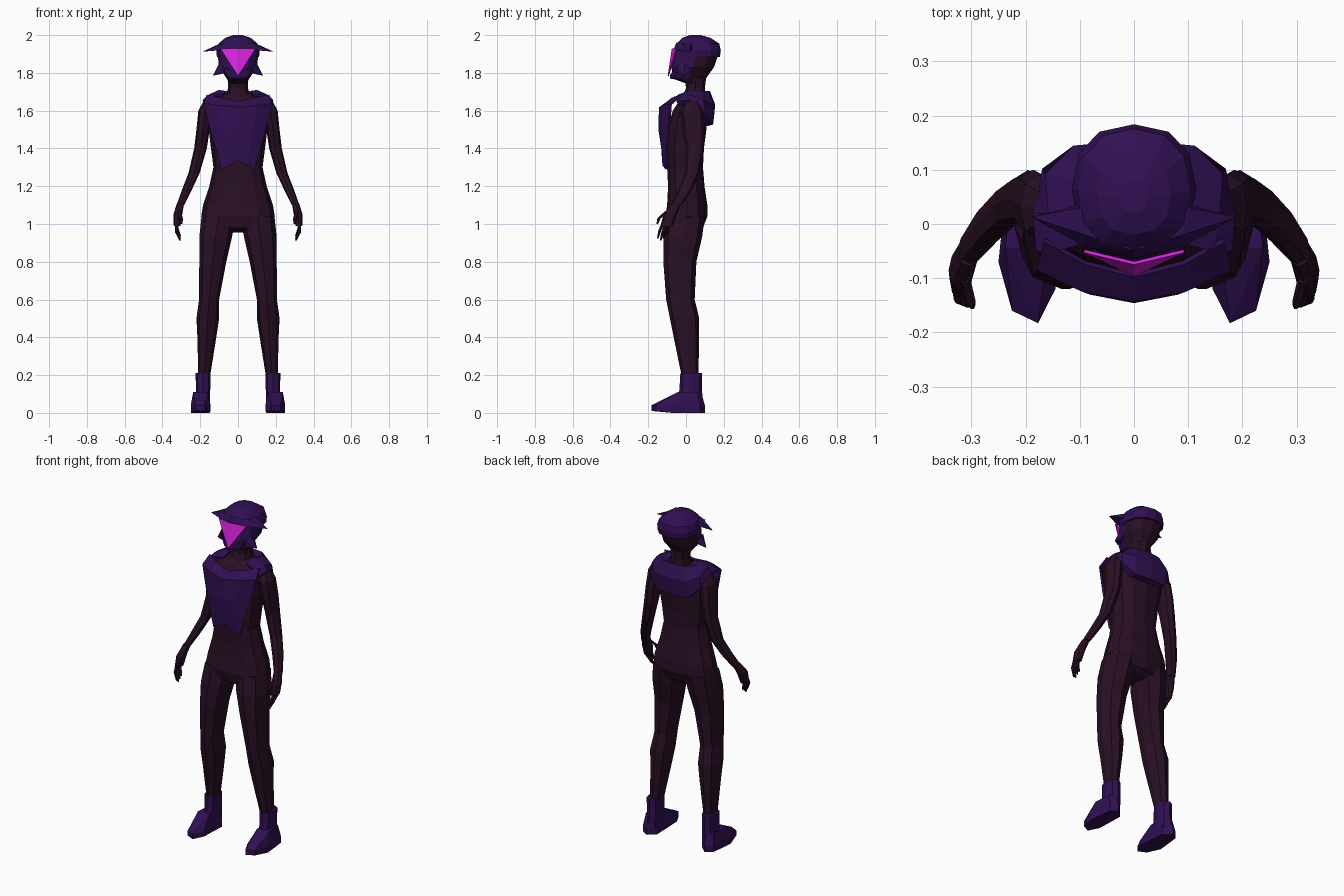
import bpy, bmesh, math
from mathutils import Vector

default_cube = bpy.data.objects.get("Cube")
if default_cube:
    bpy.data.objects.remove(default_cube, do_unlink=True)


def make_material(name, colour):
    material = bpy.data.materials.new(name)
    material.use_nodes = True
    rgba = (*colour, 1)
    material.diffuse_color = rgba
    shader = next(n for n in material.node_tree.nodes if n.type == "BSDF_PRINCIPLED")
    shader.inputs["Base Color"].default_value = rgba
    return material


plum = make_material("dark plum", (.022, .005, .018))
purple = make_material("deep purple", (.03, .005, .085))
magenta = make_material("bright magenta", (.7, .018, .75))


def finish(name, bm, materials, mirror=False, thickness=0, rule=None):
    """Turn a bmesh into a flat shaded object, optionally mirrored and thickened."""
    bmesh.ops.recalc_face_normals(bm, faces=bm.faces)
    if rule:
        for face in bm.faces:
            face.material_index = rule(face.calc_center_median())
    mesh = bpy.data.meshes.new(name)
    bm.to_mesh(mesh)
    bm.free()
    for material in materials:
        mesh.materials.append(material)
    obj = bpy.data.objects.new(name, mesh)
    bpy.context.collection.objects.link(obj)
    if mirror:
        modifier = obj.modifiers.new("Mirror", "MIRROR")
        modifier.use_clip = True
    if thickness:
        modifier = obj.modifiers.new("Solidify", "SOLIDIFY")
        modifier.thickness = thickness
        modifier.offset = 0
    return obj


def loft(name, sections, materials, sides=8, mirror=False, rule=None, power=.85):
    """Skin horizontal rounded rings, each given as z, x range and y range."""
    bm = bmesh.new()
    rings = []
    for z, x0, x1, y0, y1 in sections:
        ring = []
        for i in range(sides):
            angle = math.tau * i / sides
            c, s = math.cos(angle), math.sin(angle)
            c = math.copysign(abs(c) ** power, c)
            s = math.copysign(abs(s) ** power, s)
            ring.append(bm.verts.new(((x0 + x1 + c * (x1 - x0)) / 2,
                                      (y0 + y1 + s * (y1 - y0)) / 2, z)))
        rings.append(ring)
    for low, high in zip(rings, rings[1:]):
        for i in range(sides):
            j = (i + 1) % sides
            bm.faces.new((low[i], low[j], high[j], high[i]))
    bm.faces.new(rings[0])
    bm.faces.new(rings[-1])
    return finish(name, bm, materials, mirror, rule=rule)


def centred(rows):
    """Expand z, half width, front and back into loft sections."""
    return [(z, -w, w, front, back) for z, w, front, back in rows]


def hull(name, points, material, mirror=True):
    bm = bmesh.new()
    for point in points:
        bm.verts.new(point)
    bmesh.ops.convex_hull(bm, input=bm.verts)
    return finish(name, bm, [material], mirror)


def sheet(name, rows, material, thickness):
    """Half of a mirrored sheet from a grid of points."""
    bm = bmesh.new()
    grid = [[bm.verts.new(p) for p in row] for row in rows]
    for a, b in zip(grid, grid[1:]):
        for i in range(len(a) - 1):
            bm.faces.new((a[i], a[i + 1], b[i + 1], b[i]))
    return finish(name, bm, [material], True, thickness)


# Torso and neck
loft("torso", centred([
    (.955, .06, -.06, .05), (.98, .15, -.1, .09), (1.04, .195, -.11, .113),
    (1.1, .185, -.1, .113), (1.2, .152, -.095, .098), (1.3, .13, -.1, .09),
    (1.4, .143, -.105, .095), (1.5, .155, -.1, .108), (1.6, .165, -.07, .11),
    (1.66, .14, -.03, .1), (1.69, .07, 0, .1)]), [plum], sides=12)
loft("neck", centred([(1.64, .07, -.03, .11), (1.72, .053, 0, .1),
                      (1.8, .053, -.01, .11)]), [plum])

# Legs
loft("leg", [
    (.18, .15, .21, -.02, .065), (.4, .115, .215, -.065, .07),
    (.5, .1, .22, -.085, .07), (.6, .1, .206, -.105, .046),
    (.8, .062, .205, -.12, .055), (.93, .032, .205, -.12, .085),
    (1.04, .01, .193, -.1, .1)], [plum], mirror=True)

# Boots: shaft and pointed foot
loft("boot_shaft", [(.04, .147, .235, -.06, .09), (.12, .147, .222, -.035, .085),
                    (.21, .145, .225, -.03, .085)], [purple], mirror=True)
sole = [(.145, -.12), (.177, -.183), (.225, -.16), (.25, -.07),
        (.235, .075), (.195, .1), (.15, .06)]
hull("boot_foot",
     [(x, y, 0 if y > -.1 else .01) for x, y in sole]
     + [(x, y, .04) for x, y in sole]
     + [(.2 + (x - .2) * .75, max(y, -.055) * .8, .11) for x, y in sole], purple)

# Arms and palms
loft("arm", [
    (1.1, .285, .325, -.078, -.02), (1.18, .245, .297, -.04, .03),
    (1.27, .203, .262, -.005, .07), (1.4, .165, .232, 0, .095),
    (1.5, .15, .22, -.02, .1), (1.6, .135, .21, -.03, .09),
    (1.655, .12, .18, 0, .065)], [plum], mirror=True)
loft("palm", [(.99, .305, .34, -.135, -.07), (1.05, .295, .342, -.12, -.05),
              (1.11, .285, .323, -.078, -.022)], [plum], mirror=True)


# Fingers and thumb
def finger(name, joints, radius):
    loft(name, [(z, x - r, x + r, y - r, y + r)
                for (x, y, z), r in zip(joints, (radius * .5, radius, radius))],
         [plum], sides=6, mirror=True)


for i, label in enumerate(("index", "middle", "ring", "little")):
    y = -.124 + i * .015
    drop = .012 * abs(i - 1)
    finger(label + "_finger", [(.306, y - .026, .912 + drop),
                               (.324, y - .014, .955 + drop), (.325, y, 1.0)], .009)
finger("thumb", [(.298, -.152, 1.0), (.302, -.143, 1.03), (.312, -.1, 1.07)], .01)

# Chest plate: z and y at centre and edge, with half width
plate_rows = []
for zc, ze, width, yc, ye in [
        (1.645, 1.68, .165, -.095, -.03), (1.615, 1.635, .178, -.138, -.08),
        (1.5, 1.5, .145, -.14, -.09), (1.4, 1.39, .112, -.125, -.1),
        (1.335, 1.29, .087, -.112, -.103)]:
    centre, edge = Vector((0, yc, zc)), Vector((width, ye, ze))
    middle = centre.lerp(edge, .55) + Vector((0, -.012, 0))
    plate_rows.append([centre, middle, edge])
sheet("chest_plate", plate_rows, purple, .012)

# Folded hood running over the shoulders to the back
sheet("hood", [
    [(0, .09, 1.67), (0, .125, 1.7), (0, .15, 1.63), (0, .14, 1.53), (0, .1, 1.52)],
    [(.06, .08, 1.68), (.08, .115, 1.7), (.11, .14, 1.63), (.1, .13, 1.53), (.1, .09, 1.53)],
    [(.075, .05, 1.69), (.11, .075, 1.7), (.16, .09, 1.655), (.165, .1, 1.59), (.15, .07, 1.58)],
    [(.07, .02, 1.7), (.1, .02, 1.705), (.155, .02, 1.68), (.182, .02, 1.655), (.17, .02, 1.64)],
    [(.08, -.03, 1.68), (.11, -.04, 1.68), (.145, -.05, 1.67), (.176, -.05, 1.65), (.16, -.04, 1.63)],
], purple, .01)

# Head with purple face guard at the front, then the cap
loft("head", centred([(1.74, .045, .01, .09), (1.77, .06, -.07, .105),
                      (1.83, .1, -.077, .148), (1.92, .11, -.055, .178)]),
     [plum, purple], sides=12, rule=lambda c: int(c.y < .03 and c.z > 1.76))
loft("cap", centred([(1.885, .112, -.045, .18), (1.92, .115, -.056, .184),
                     (1.955, .103, -.05, .176), (1.985, .068, -.02, .13),
                     (2.0, .025, .02, .08)]), [purple], sides=12)

# Winged brim and cheek fins
hull("brim", [(0, -.064, 1.928), (0, -.05, 1.962), (.09, -.042, 1.922),
              (.09, -.02, 1.953), (.1, .035, 1.925), (.1, .03, 1.953),
              (.19, .013, 1.912)], purple)
hull("cheek_fin", [(.075, -.05, 1.8), (.08, -.05, 1.84), (.1, -.01, 1.85),
                   (.09, .03, 1.82), (.085, 0, 1.795), (.133, -.005, 1.785)], purple)
hull("chin_guard", [(0, -.085, 1.77), (0, -.085, 1.79), (.05, -.06, 1.775),
                    (.08, -.05, 1.83), (.05, -.03, 1.765), (0, -.03, 1.76)], purple)

# Triangular visor
bm = bmesh.new()
top, side, tip = [bm.verts.new(p) for p in
                  ((0, -.072, 1.93), (.092, -.05, 1.927), (0, -.094, 1.783))]
bm.faces.new((top, tip, side))
finish("visor", bm, [magenta], mirror=True, thickness=.006)
